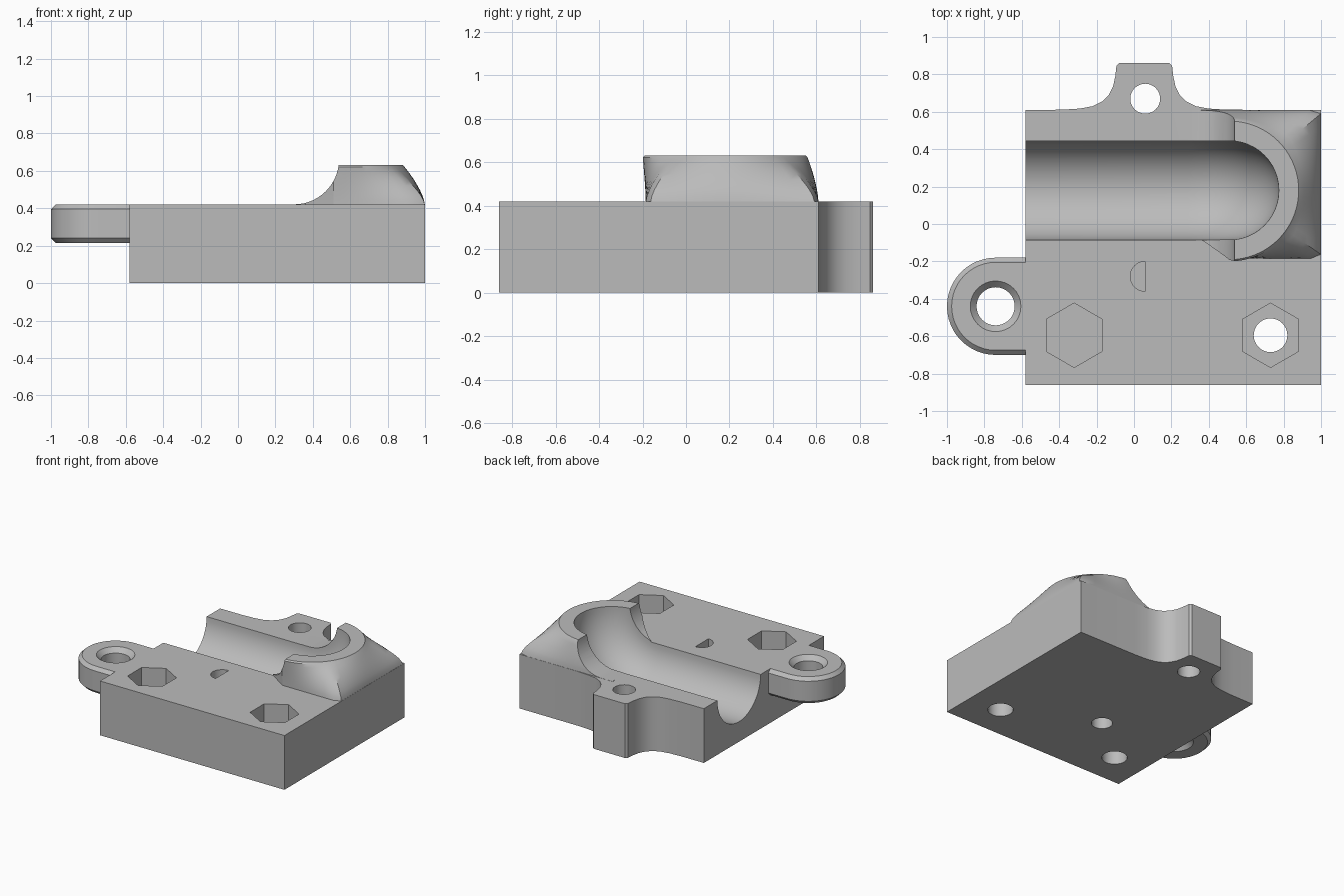
import bpy, bmesh
from math import sin, cos, pi, radians

if "Cube" in bpy.data.objects:
    bpy.data.objects.remove(bpy.data.objects["Cube"])

grey = bpy.data.materials.new("plain_grey")
grey.diffuse_color = (0.5, 0.5, 0.5, 1)
grey.use_nodes = True
grey.node_tree.nodes["Principled BSDF"].inputs["Base Color"].default_value = grey.diffuse_color


def loft(name, rings):
    """Closed solid through a list of equally sized rings."""
    bm = bmesh.new()
    rows = [[bm.verts.new(p) for p in r] for r in rings]
    n = len(rows[0])
    for a, b in zip(rows, rows[1:]):
        for i in range(n):
            j = (i + 1) % n
            bm.faces.new((a[i], a[j], b[j], b[i]))
    bm.faces.new(rows[0])
    bm.faces.new(rows[-1])
    bmesh.ops.recalc_face_normals(bm, faces=bm.faces[:])
    me = bpy.data.meshes.new(name)
    bm.to_mesh(me)
    bm.free()
    ob = bpy.data.objects.new(name, me)
    bpy.context.collection.objects.link(ob)
    me.materials.append(grey)
    return ob


def at(outline, z):
    return [(x, y, z) for x, y in outline]


def arc(cx, cy, r, a0, a1, n):
    return [(cx + r * cos(radians(a0 + (a1 - a0) * i / n)),
             cy + r * sin(radians(a0 + (a1 - a0) * i / n))) for i in range(n + 1)]


def rod(cx, cy, levels, n=32, a0=0):
    """Turned cutter, levels are (radius, z)."""
    return loft("cutter", [at(arc(cx, cy, r, a0, a0 + 360, n)[:-1], z) for r, z in levels])


def combine(ob, other, op):
    m = ob.modifiers.new("bool", 'BOOLEAN')
    m.operation, m.solver, m.object = op, 'EXACT', other
    bpy.context.view_layer.objects.active = ob
    bpy.ops.object.modifier_apply(modifier=m.name)
    bpy.data.objects.remove(other)


# block with the rear tab blended into its back edge
right = [(1, 0.61), (0.50, 0.611), (0.40, 0.617), (0.33, 0.63), (0.28, 0.655), (0.245, 0.69),
         (0.222, 0.735), (0.21, 0.79), (0.204, 0.845), (0.19, 0.86)]
left = [(0.11 - x, y) for x, y in reversed(right[1:])]
outline = [(-0.58, -0.86), (1, -0.86)] + right + left + [(-0.58, 0.61)]
body = loft("body", [at(outline, 0), at(outline, 0.42)])

# raised lip around the channel's end: arc on top, rectangle below
CX, CY = 0.51, 0.18
top, low = [(0.36, -0.085)], [(0.36, -0.085)]
for x, y in arc(CX, CY, 0.38, -90, 90, 36):
    dx, dy = x - CX, y - CY
    s = min(0.489 / max(abs(dx), 1e-6), (0.429 if dy > 0 else 0.365) / max(abs(dy), 1e-6))
    top.append((x, y))
    low.append((CX + dx * s, CY + dy * s))
top.append((0.2, 0.56))
low.append((0.2, 0.609))
rings = [at([(0.55 + (x - 0.55) * 0.9, 0.2 + (y - 0.2) * 0.9) for x, y in low], 0.33)]
for i in range(9):
    h = i / 8
    f = 1 - h ** 1.5
    rings.append([(a + (c - a) * f, b + (d - b) * f, 0.419 + 0.203 * h)
                  for (a, b), (c, d) in zip(top, low)])
rings.append([(CX + (x - CX) * 0.975, CY + (y - CY) * 0.975, 0.632) for x, y in top])
lip = loft("lip", rings)

# concave sweep on the lip's left side
prof = [(0.1, 0.421)] + arc(0.30, 0.661, 0.24, -90, 0, 14) + [(0.54, 0.7), (0.1, 0.7)]
combine(lip, loft("cutter", [[(x, y, z) for x, z in prof] for y in (-0.4, 0.8)]), 'DIFFERENCE')
combine(body, lip, 'UNION')

# half-round channel that bends upward
R, BX, BZ, BR = 0.265, 0.29, 0.64, 0.22
half = [(-R * cos(pi * i / 24), BR + R * sin(pi * i / 24)) for i in range(25)]
sec = half + [(R, 0.01), (-R, 0.01)]
rings = [[(-0.7, CY + y, BZ - d) for y, d in sec]]
for i in range(17):
    a = pi / 2 * i / 16
    rings.append([(BX + d * sin(a), CY + y, BZ - d * cos(a)) for y, d in sec])
combine(body, loft("cutter", rings), 'DIFFERENCE')

# hexagonal pockets and the bores under them (left bore stays closed)
for x, bore_top in ((-0.32, 0.2), (0.73, 0.5)):
    combine(body, rod(x, -0.595, [(0.172, 0.23), (0.172, 0.5)], 6, 30), 'DIFFERENCE')
    combine(body, rod(x, -0.595, [(0.09, -0.1), (0.09, bore_top)]), 'DIFFERENCE')

# tab hole, small lower bore and its half-open top
combine(body, rod(0.06, 0.67, [(0.08, -0.1), (0.08, 0.5)]), 'DIFFERENCE')
combine(body, rod(0.06, -0.28, [(0.075, -0.1), (0.075, 0.25)]), 'DIFFERENCE')
dee = arc(0.06, -0.28, 0.08, 90, 270, 16)
combine(body, loft("cutter", [at(dee, 0.3), at(dee, 0.5)]), 'DIFFERENCE')

# side lug with chamfered rim and countersunk hole
LX, LY = -0.74, -0.44


def lug_ring(r, z):
    return at([(-0.56, LY + r)] + arc(LX, LY, r, 90, 270, 24) + [(-0.56, LY - r)], z)


lug = loft("side_lug", [lug_ring(0.235, 0.215), lug_ring(0.26, 0.24),
                        lug_ring(0.26, 0.395), lug_ring(0.235, 0.42)])
combine(lug, rod(LX, LY, [(0.145, 0.205), (0.102, 0.25), (0.102, 0.385), (0.145, 0.43)]), 'DIFFERENCE')
combine(body, lug, 'UNION')

# smooth shading with sharp edges
bpy.ops.object.select_all(action='DESELECT')
body.select_set(True)
bpy.context.view_layer.objects.active = body
bpy.ops.object.shade_smooth_by_angle(angle=radians(30))
